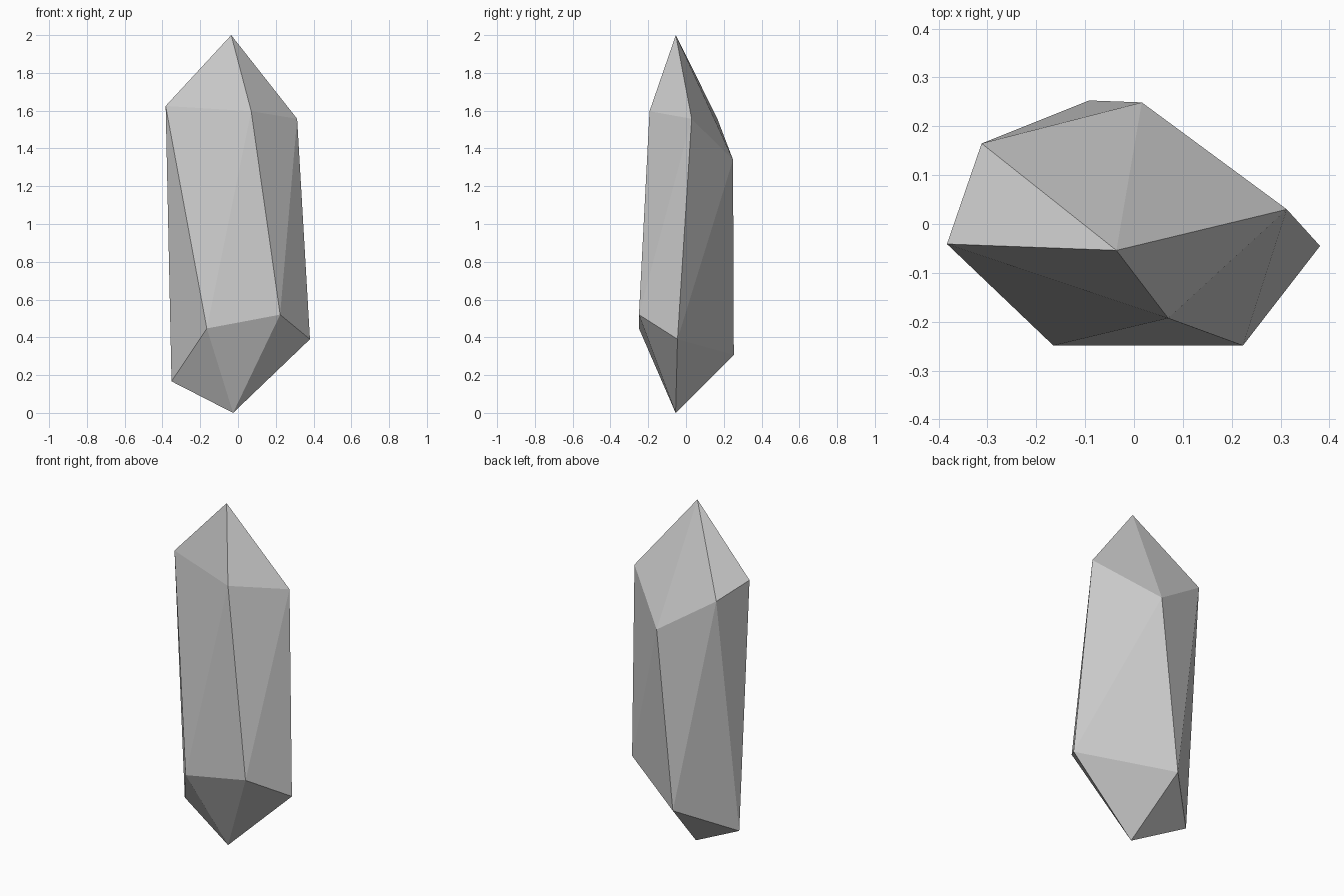
import bpy, bmesh

if "Cube" in bpy.data.objects:
    bpy.data.objects.remove(bpy.data.objects["Cube"])

# Five-sided crystal: two staggered rings closed by a point at each end
upper = [(-0.383, -0.041, 1.625), (0.07, -0.193, 1.597), (0.313, 0.03, 1.557),
         (0.016, 0.249, 1.34), (-0.312, 0.165, 1.56)]
lower = [(-0.352, 0.01, 0.167), (-0.165, -0.249, 0.447), (0.223, -0.249, 0.52),
         (0.381, -0.045, 0.39), (-0.092, 0.253, 0.308)]

bm = bmesh.new()
tip = bm.verts.new((-0.036, -0.054, 2.0))
base = bm.verts.new((-0.026, -0.055, 0.0))
up = [bm.verts.new(p) for p in upper]
low = [bm.verts.new(p) for p in lower]

for i in range(5):
    j = (i + 1) % 5
    # Tip and base facets
    bm.faces.new((tip, up[i], up[j]))
    bm.faces.new((base, low[j], low[i]))
    # Long side facets
    bm.faces.new((up[i], low[i], low[j]))
    bm.faces.new((up[i], low[j], up[j]))

bmesh.ops.recalc_face_normals(bm, faces=bm.faces)
mesh = bpy.data.meshes.new("crystal")
bm.to_mesh(mesh)
bm.free()
crystal = bpy.data.objects.new("crystal", mesh)
bpy.context.collection.objects.link(crystal)
